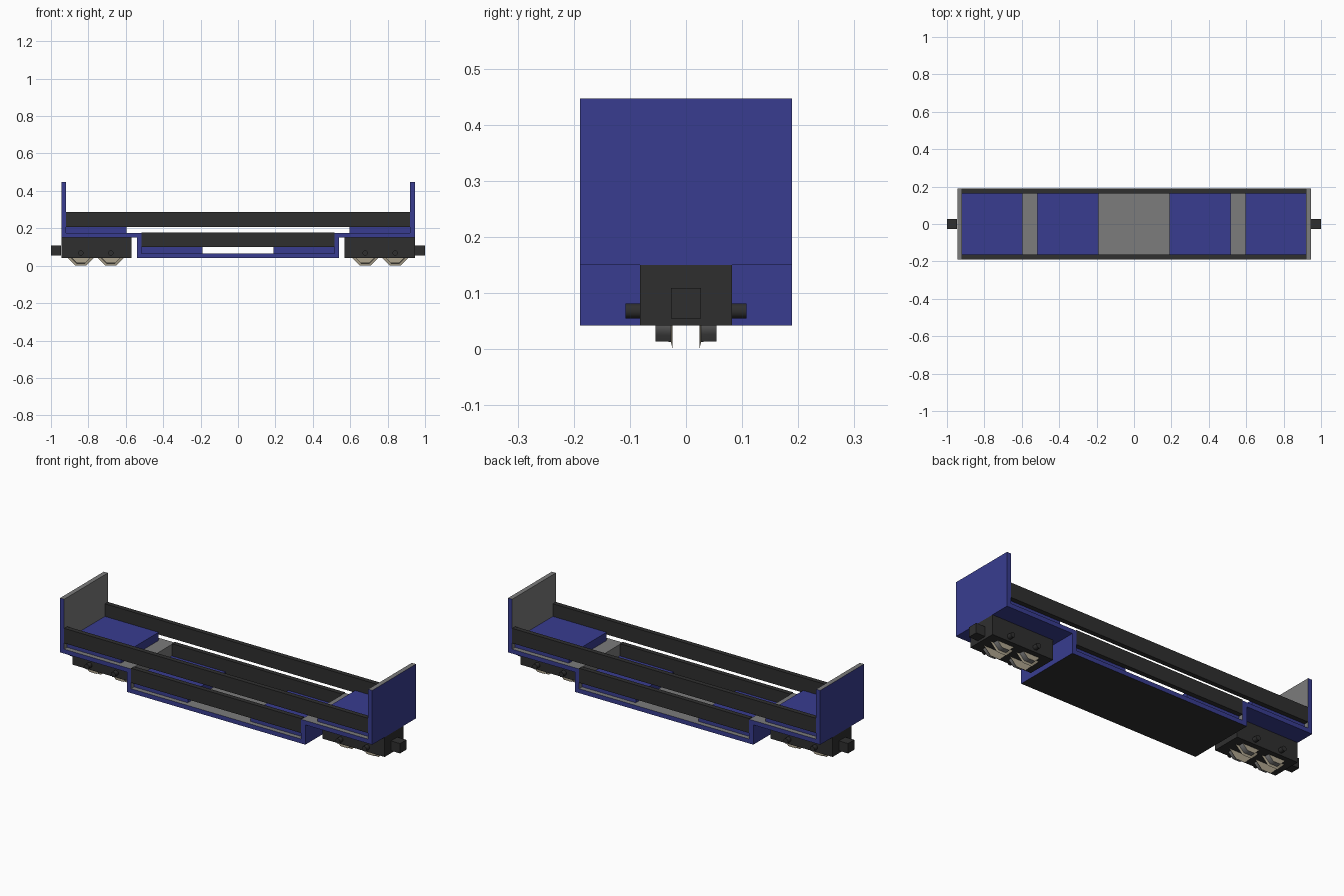
import bpy, bmesh, math
from mathutils import Matrix, Vector

if "Cube" in bpy.data.objects:
    bpy.data.objects.remove(bpy.data.objects["Cube"])


def material(name, rgb):
    m = bpy.data.materials.new(name)
    m.diffuse_color = (*rgb, 1)
    m.use_nodes = True
    m.node_tree.nodes["Principled BSDF"].inputs["Base Color"].default_value = m.diffuse_color
    return m


BLUE = material("blue paint", (0.040, 0.046, 0.28))
GREY = material("deck grey", (0.20, 0.20, 0.20))
DARK = material("dark iron", (0.028, 0.028, 0.028))
TAN = material("wheel tan", (0.42, 0.37, 0.27))


def finish(bm, name, mats):
    bmesh.ops.recalc_face_normals(bm, faces=bm.faces)
    me = bpy.data.meshes.new(name)
    bm.to_mesh(me)
    bm.free()
    for m in mats:
        me.materials.append(m)
    ob = bpy.data.objects.new(name, me)
    bpy.context.collection.objects.link(ob)
    return ob


def box(name, x, y, z, mat):
    bm = bmesh.new()
    size = [b - a for a, b in (x, y, z)]
    mid = [(a + b) / 2 for a, b in (x, y, z)]
    bmesh.ops.create_cube(bm, size=1, matrix=Matrix.Translation(mid) @ Matrix.Diagonal((*size, 1)))
    return finish(bm, name, [mat])


def lathe(name, rings, sides, centre, mats):
    """Rings of (y, radius) turned about the y axis; end caps get the last material."""
    bm = bmesh.new()
    loops = []
    for y, r in rings:
        loops.append([bm.verts.new((centre[0] + r * math.sin(a), y, centre[1] + r * math.cos(a)))
                      for a in [(i + 0.5) * math.tau / sides for i in range(sides)]])
    for a, b in zip(loops, loops[1:]):
        for i in range(sides):
            j = (i + 1) % sides
            f = bm.faces.new((a[i], a[j], b[j], b[i]))
            f.smooth = True
    bm.faces.new(loops[0])
    bm.faces.new(loops[-1])
    bm.normal_update()
    for f in bm.faces:
        if abs(f.normal.y) > 0.6:
            f.material_index = len(mats) - 1
            f.smooth = False
    ob = finish(bm, name, mats)
    # keep the shading breaks between tread and wheel faces
    bm = bmesh.new()
    bm.from_mesh(ob.data)
    for e in bm.edges:
        e.smooth = e.calc_face_angle(0) < math.radians(50)
    bm.to_mesh(ob.data)
    bm.free()
    return ob


# Well-shaped body: one stepped sheet profile extruded across the width
W = 0.189
lower = [(0.54, 0.042), (0.54, 0.15), (0.945, 0.15), (0.945, 0.447)]
upper = [(0.92, 0.447), (0.92, 0.174), (0.515, 0.174), (0.515, 0.066)]
half = lower + upper
bm = bmesh.new()
outline = half + [(-x, z) for x, z in reversed(half)]
face = bm.faces.new([bm.verts.new((x, -W, z)) for x, z in outline])
ext = bmesh.ops.extrude_face_region(bm, geom=[face])
bmesh.ops.translate(bm, vec=(0, 2 * W, 0), verts=[v for v in ext["geom"] if isinstance(v, bmesh.types.BMVert)])
bmesh.ops.recalc_face_normals(bm, faces=bm.faces)
for f in bm.faces:
    n, c = f.normal, f.calc_center_median()
    if n.z > 0.5 or n.x * c.x < -0.1:      # inside of the well
        f.material_index = 1
    elif n.z < -0.5 and c.z < 0.05:        # underside of the low floor
        f.material_index = 2
finish(bm, "wagon_body", [BLUE, GREY, DARK])

# Side rails
for s, side in ((-1, "front"), (1, "back")):
    y = sorted((s * 0.163, s * W))
    box("upper_rail_" + side, (-0.92, 0.92), y, (0.207, 0.288), DARK)
    box("lower_rail_" + side, (-0.515, 0.515), y, (0.099, 0.178), DARK)

for s, end in ((-1, "left"), (1, "right")):
    def span(a, b):
        return sorted((s * a, s * b))

    # Raised load pads
    box("upper_pad_" + end, span(0.595, 0.92), (-0.163, 0.163), (0.174, 0.219), BLUE)
    box("lower_pad_" + end, span(0.19, 0.515), (-0.163, 0.163), (0.066, 0.111), BLUE)
    # Bogie and coupler
    box("bogie_" + end, span(0.57, 0.945), (-0.082, 0.082), (0.042, 0.15), DARK)
    box("coupler_" + end, span(0.945, 1.0), (-0.027, 0.027), (0.055, 0.109), DARK)
    # Wheelsets
    k = 1 / math.cos(math.pi / 8)
    for n, x in enumerate((0.68, 0.84)):
        lathe(f"axle_{end}_{n}", [(-0.108, 0.0145), (0.108, 0.0145)], 8, (s * x, 0.068), [DARK])
        for t in (-1, 1):
            lathe(f"wheel_{end}_{n}_{'front' if t < 0 else 'back'}",
                  [(t * 0.024, 0.068 * k), (t * 0.027, 0.055 * k), (t * 0.054, 0.054 * k)],
                  8, (s * x, 0.068), [GREY, TAN])
